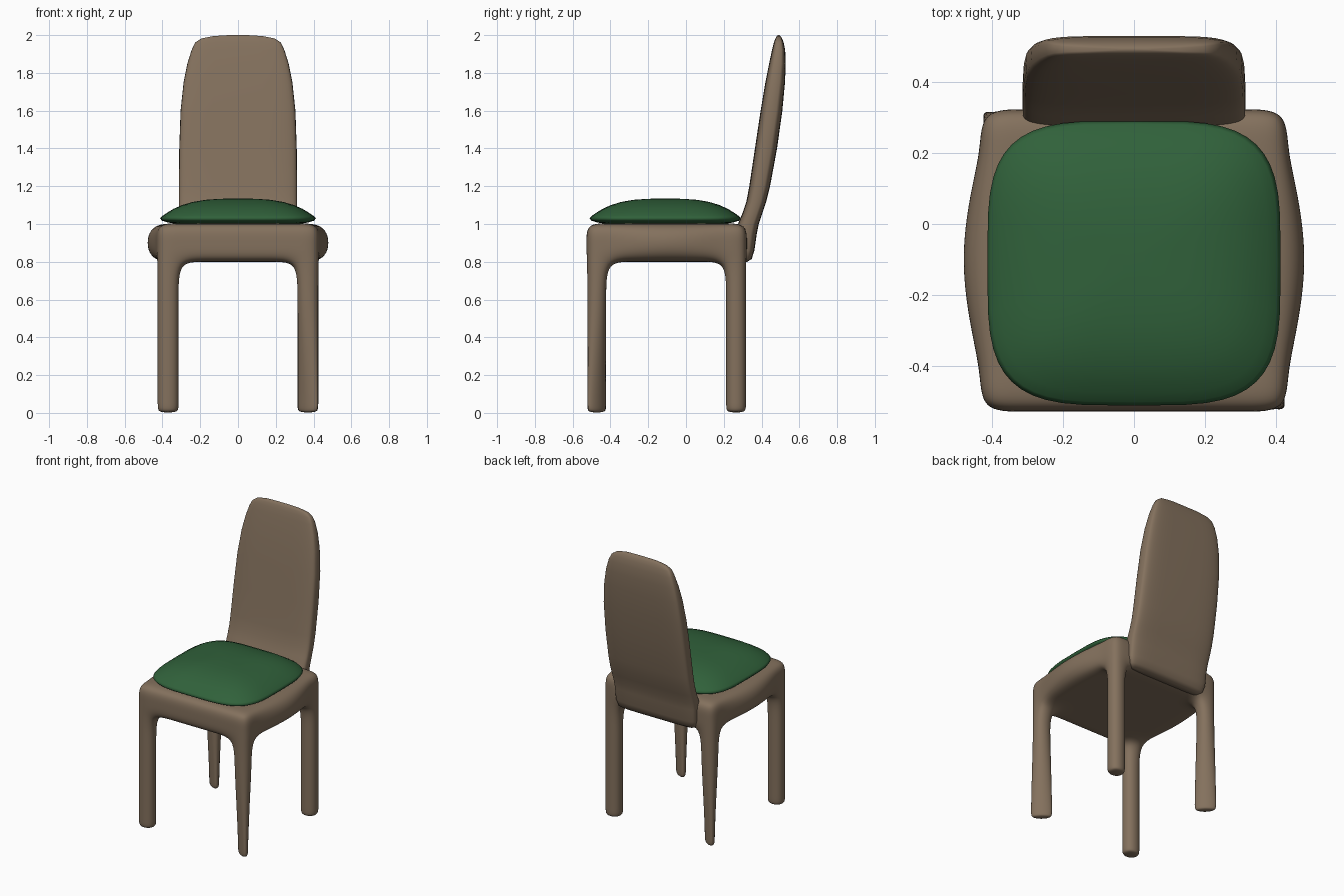
import bpy, bmesh
from math import cos, sin, pi

if "Cube" in bpy.data.objects:
    bpy.data.objects.remove(bpy.data.objects["Cube"])


def material(name, rgb):
    m = bpy.data.materials.new(name)
    m.diffuse_color = (*rgb, 1)
    m.use_nodes = True
    m.node_tree.nodes["Principled BSDF"].inputs["Base Color"].default_value = m.diffuse_color
    return m


WOOD = material("wood", (0.23, 0.165, 0.11))
GREEN = material("green_fabric", (0.03, 0.12, 0.043))


def finish(bm, name, mat, subsurf=0):
    bmesh.ops.recalc_face_normals(bm, faces=bm.faces)
    for f in bm.faces:
        f.smooth = True
    me = bpy.data.meshes.new(name)
    bm.to_mesh(me)
    bm.free()
    me.materials.append(mat)
    ob = bpy.data.objects.new(name, me)
    bpy.context.collection.objects.link(ob)
    if subsurf:
        mod = ob.modifiers.new("smooth", "SUBSURF")
        mod.levels = mod.render_levels = subsurf
    return ob


def loft(rings, power, n=40):
    """Stack of rounded-rectangle rings (z, centre y, half x, half y), capped."""
    bm = bmesh.new()
    loops = []
    for z, cy, hx, hy in rings:
        loop = []
        for i in range(n):
            c, s = cos(2 * pi * i / n), sin(2 * pi * i / n)
            px = abs(c) ** (2 / power) * (1 if c >= 0 else -1)
            py = abs(s) ** (2 / power) * (1 if s >= 0 else -1)
            loop.append(bm.verts.new((hx * px, cy + hy * py, z)))
        loops.append(loop)
    for a, b in zip(loops, loops[1:]):
        for i in range(n):
            j = (i + 1) % n
            bm.faces.new((a[i], a[j], b[j], b[i]))
    bm.faces.new(loops[0][::-1])
    bm.faces.new(loops[-1])
    return bm


# Seat frame with legs: a block cage, smoothed by subdivision
XS = [-0.43, -0.31, -0.18, 0.18, 0.31, 0.43]
YS = [-0.527, -0.418, -0.28, -0.1, 0.08, 0.208, 0.322]
ZS = [0, 0.03, 0.3, 0.62, 0.8, 0.9, 1.003]
NX, NY, NZ = len(XS) - 1, len(YS) - 1, len(ZS) - 1
cells = {(i, j, k) for i in range(NX) for j in range(NY) for k in range(NZ)
         if k >= 4 or (i in (0, NX - 1) and j in (0, NY - 1))}
BULGE = {2: 0.04, 3: 0.07, 4: 0.04}
PINCH = {0: 0.45, 1: 0.5, 2: 0.3}


def cage_point(i, j, k):
    x, y, z = XS[i], YS[j], ZS[k]
    sx = 1 if x > 0 else -1
    if i in (0, NX):                       # bowed side rails
        x += sx * BULGE.get(j, 0) * (1 if k == 5 else 0.4)
    sy = 1 if y > -0.1 else -1
    if k in PINCH and sx * sy < 0:         # two feet narrow across the diagonal
        cx, cy = sx * 0.37, 0.265 if sy > 0 else -0.4725
        outer = (i in (0, NX)) == (j in (0, NY))
        f = 1 + PINCH[k] * 0.5 if outer else 1 - PINCH[k]
        x, y = cx + (x - cx) * f, cy + (y - cy) * f
    return x, y, z


bm = bmesh.new()
verts = {}


def vert(key):
    if key not in verts:
        verts[key] = bm.verts.new(cage_point(*key))
    return verts[key]


for cell in sorted(cells):
    for axis in range(3):
        u, v = (axis + 1) % 3, (axis + 2) % 3
        for side in (0, 1):
            near = list(cell)
            near[axis] += 2 * side - 1
            if tuple(near) in cells:
                continue
            quad = []
            for du, dv in ((0, 0), (1, 0), (1, 1), (0, 1)):
                p = list(cell)
                p[axis] += side
                p[u] += du
                p[v] += dv
                quad.append(vert(tuple(p)))
            bm.faces.new(quad)
finish(bm, "seat_frame_and_legs", WOOD, 3)

# Backrest: leaning panel given as (z, front y, back y, half width)
profile = [(0.80, 0.28, 0.325, 0.27), (0.815, 0.27, 0.348, 0.295),
           (0.86, 0.26, 0.362, 0.31), (0.95, 0.26, 0.375, 0.312),
           (1.0, 0.275, 0.385, 0.313), (1.06, 0.30, 0.405, 0.313),
           (1.12, 0.32, 0.425, 0.313), (1.2, 0.335, 0.445, 0.313),
           (1.4, 0.365, 0.482, 0.311), (1.6, 0.395, 0.51, 0.304),
           (1.75, 0.42, 0.524, 0.288), (1.85, 0.44, 0.528, 0.268),
           (1.92, 0.455, 0.525, 0.246), (1.96, 0.465, 0.517, 0.227),
           (1.982, 0.473, 0.509, 0.195), (1.995, 0.48, 0.5, 0.13),
           (2.0, 0.487, 0.493, 0.05)]
bm = loft([(z, (f + b) / 2, w, (b - f) / 2) for z, f, b, w in profile], 4.5)
finish(bm, "backrest", WOOD)

# Seat cushion: domed pad, (z, radius factor)
pad = [(1.0, 0.78), (1.008, 0.9), (1.018, 0.98), (1.03, 1.0), (1.042, 0.975),
       (1.06, 0.91), (1.08, 0.83), (1.1, 0.72), (1.117, 0.58),
       (1.128, 0.42), (1.133, 0.25), (1.135, 0.08)]
bm = loft([(z, -0.11, 0.412 * r, 0.4 * r) for z, r in pad], 3.8, 48)
finish(bm, "seat_cushion", GREEN)
